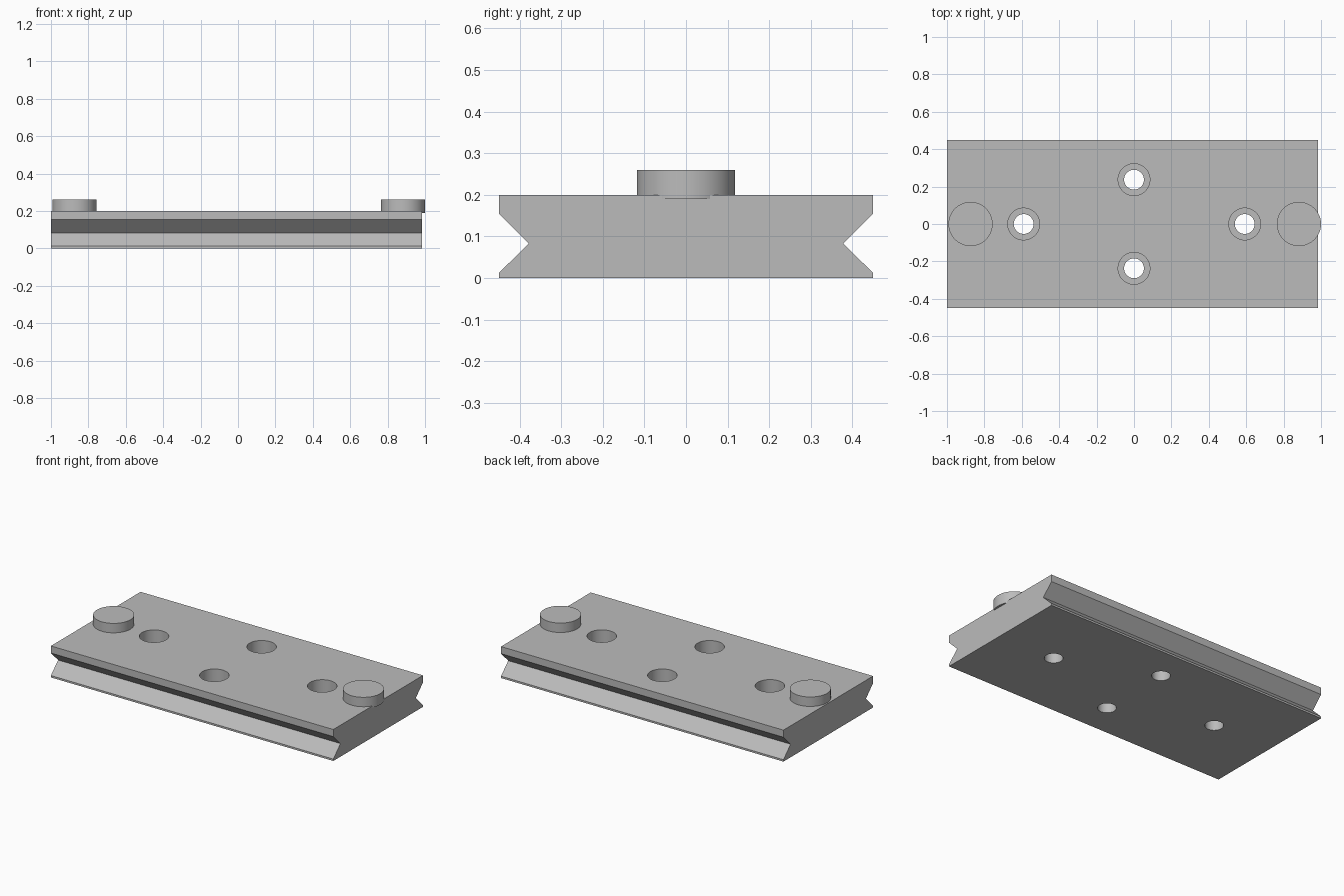
import bpy
import bmesh
from math import radians

old = bpy.data.objects.get("Cube")
if old:
    bpy.data.objects.remove(old, do_unlink=True)

LEFT, RIGHT = -1.0, 0.985      # plate ends
HALF_W, TOP = 0.45, 0.2

steel = bpy.data.materials.new("plain grey metal")
steel.use_nodes = True
GREY = (0.5, 0.5, 0.5, 1)
steel.diffuse_color = GREY
steel.node_tree.nodes["Principled BSDF"].inputs["Base Color"].default_value = GREY


def add_object(name, bm):
    bmesh.ops.recalc_face_normals(bm, faces=bm.faces)
    mesh = bpy.data.meshes.new(name)
    bm.to_mesh(mesh)
    bm.free()
    mesh.materials.append(steel)
    obj = bpy.data.objects.new(name, mesh)
    bpy.context.collection.objects.link(obj)
    return obj


def cylinder(name, x, y, radius, low, high):
    bm = bmesh.new()
    bmesh.ops.create_cone(bm, cap_ends=True, segments=64, radius1=radius,
                          radius2=radius, depth=high - low)
    bmesh.ops.translate(bm, verts=bm.verts, vec=(x, y, (low + high) / 2))
    return add_object(name, bm)


def smooth(obj):
    bpy.ops.object.select_all(action="DESELECT")
    obj.select_set(True)
    bpy.context.view_layer.objects.active = obj
    bpy.ops.object.shade_smooth_by_angle(angle=radians(30))


# Plate: profile with a V groove along each long side, extruded along x
side = [(HALF_W, 0), (HALF_W, 0.012), (0.378, 0.083), (HALF_W, 0.155), (HALF_W, TOP)]
profile = side + [(-y, z) for y, z in reversed(side)]
bm = bmesh.new()
face = bm.faces.new([bm.verts.new((LEFT, y, z)) for y, z in profile])
extruded = bmesh.ops.extrude_face_region(bm, geom=[face], use_keep_orig=True)
moved = [g for g in extruded["geom"] if isinstance(g, bmesh.types.BMVert)]
bmesh.ops.translate(bm, verts=moved, vec=(RIGHT - LEFT, 0, 0))
plate = add_object("grooved_plate", bm)

# Counterbored screw holes
for x, y in [(-0.59, 0), (0.592, 0), (0, 0.237), (0, -0.237)]:
    for radius, low in [(0.085, 0.09), (0.053, -0.1)]:
        cutter = cylinder("hole_cutter", x, y, radius, low, TOP + 0.1)
        cutter.hide_render = True
        cut = plate.modifiers.new("hole", "BOOLEAN")
        cut.operation = "DIFFERENCE"
        cut.solver = "EXACT"
        cut.object = cutter
        bpy.context.view_layer.objects.active = plate
        bpy.ops.object.modifier_apply(modifier=cut.name)
        bpy.data.objects.remove(cutter, do_unlink=True)
smooth(plate)

# Round stop discs, slightly sunk into the plate ends
for name, x in [("right_stop_disc", -0.874), ("left_stop_disc", 0.882)]:
    smooth(cylinder(name, x, 0, 0.118, 0.19, 0.26))
